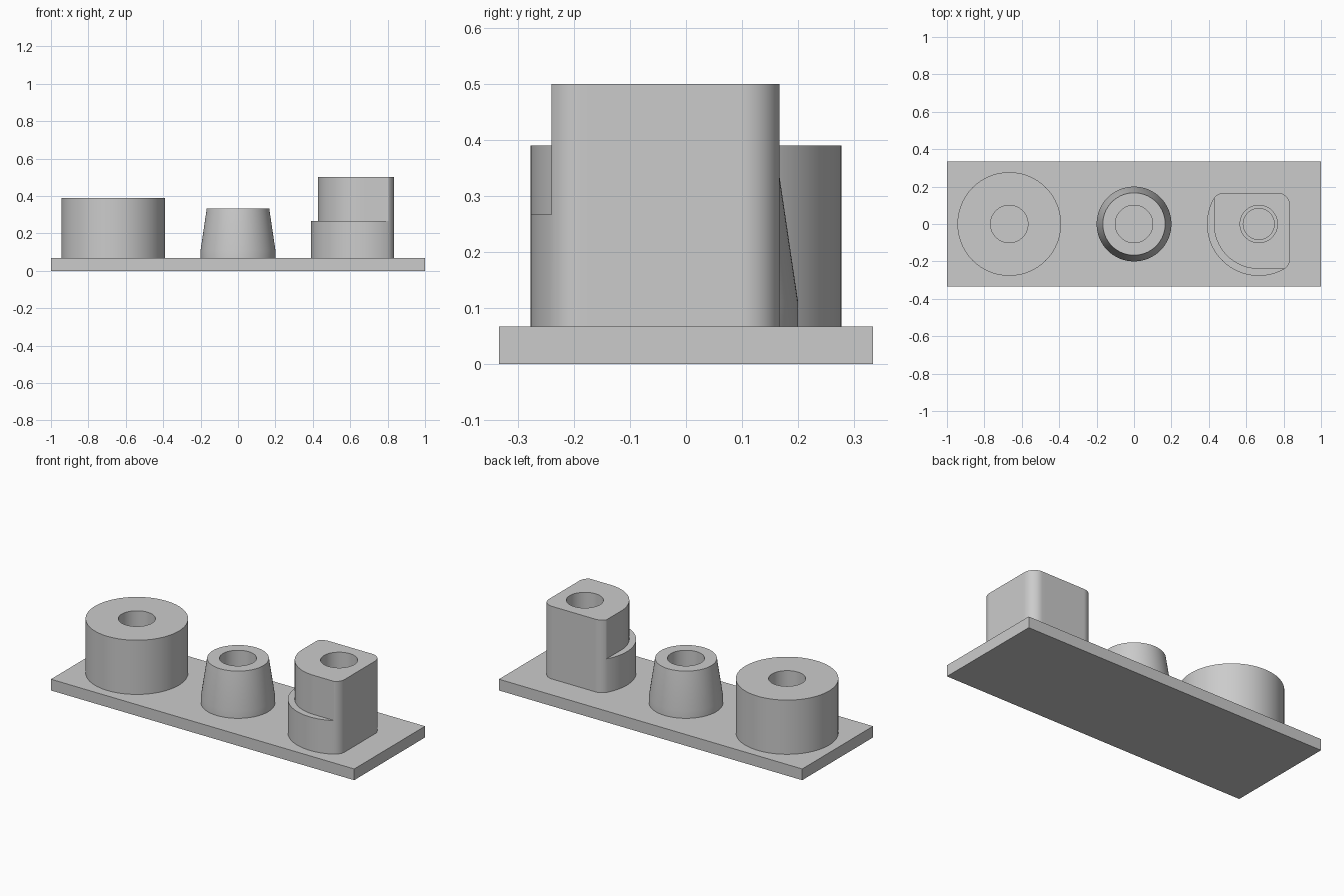
import bpy, bmesh
from math import radians, cos, sin, atan2, degrees, hypot, ceil
from mathutils import Vector

cube = bpy.data.objects.get("Cube")
if cube:
    bpy.data.objects.remove(cube, do_unlink=True)

grey = bpy.data.materials.new("plain grey")
grey.use_nodes = True
grey.diffuse_color = (0.6, 0.6, 0.6, 1)
grey.node_tree.nodes["Principled BSDF"].inputs["Base Color"].default_value = grey.diffuse_color

BASE_TOP = 0.067
SUNK = 0.055      # bodies reach slightly into the plate
HOLE = 0.1
SPACING = 0.667


def finish(name, bm, x=0, z=0):
    bmesh.ops.remove_doubles(bm, verts=bm.verts, dist=1e-5)
    bmesh.ops.recalc_face_normals(bm, faces=bm.faces)
    mesh = bpy.data.meshes.new(name)
    bm.to_mesh(mesh)
    bm.free()
    obj = bpy.data.objects.new(name, mesh)
    obj.location = (x, 0, z)
    mesh.materials.append(grey)
    bpy.context.collection.objects.link(obj)
    bpy.ops.object.select_all(action='DESELECT')
    obj.select_set(True)
    bpy.context.view_layer.objects.active = obj
    bpy.ops.object.shade_smooth_by_angle(angle=radians(25))
    return obj


def loft(name, x, rings):
    """Closed hollow body from (outline, height) rings, last joined to first."""
    bm = bmesh.new()
    loops = [[bm.verts.new((p.x, p.y, z)) for p in pts] for pts, z in rings]
    for a, b in zip(loops, loops[1:] + loops[:1]):
        for i in range(len(a)):
            j = (i + 1) % len(a)
            bm.faces.new((a[i], a[j], b[j], b[i]))
    return finish(name, bm, x)


def arc(cx, cy, r, start, end, steps):
    angles = [radians(start + (end - start) * i / steps) for i in range(steps + 1)]
    return [Vector((cx + r * cos(a), cy + r * sin(a))) for a in angles]


def circle(r):
    return arc(0, 0, r, 0, 360, 96)[:-1]


def collar(name, x, profile):
    """Round body with a plain bore; profile lists (radius, height) upwards."""
    top = profile[-1][1]
    rings = [(circle(HOLE), SUNK)] + [(circle(HOLE), top)]
    rings += [(circle(r), z) for r, z in reversed(profile)]
    loft(name, x, rings)


# Base plate
bm = bmesh.new()
bmesh.ops.create_cube(bm, size=1)
bmesh.ops.scale(bm, vec=(2, 0.667, BASE_TOP), verts=bm.verts)
finish("base_plate", bm, z=BASE_TOP / 2)

# Round and tapered collars
collar("round_collar", -SPACING, [(0.277, SUNK), (0.277, 0.39)])
collar("tapered_collar", 0, [(0.2, SUNK), (0.2, 0.11), (0.167, 0.333)])

# Stepped block outline: a disc with two flats and filleted corners
R, FLAT, F, INNER = 0.277, 0.167, 0.067, 0.24
near = FLAT - F
far = ((R - F) ** 2 - near ** 2) ** 0.5
tilt = degrees(atan2(far, near))
corners = (arc(near, -far, F, -tilt, 0, 24) + arc(near, near, F, 0, 90, 16)
           + arc(-far, near, F, 90, 90 + tilt, 24)
           + arc(0, 0, R, 90 + tilt, 360 - tilt, 60))
outline = []
for p, q in zip(corners, corners[1:] + corners[:1]):
    n = max(1, ceil((q - p).length / 0.015))
    outline += [p.lerp(q, i / n) for i in range(n)]


def cut_back(p):
    """Pull a point in to the upper step, rounded at the front right corner."""
    if p.x < 0 and p.y < 0:
        return p * (INNER / p.length)
    return p * min(1, INNER / max(-p.x, -p.y, INNER))


def bore(r):
    return [p * (r / hypot(p.x, p.y)) for p in outline]


upper = [cut_back(p) for p in outline]
STEP, TOP = 0.267, 0.5
loft("stepped_block", SPACING, [
    (bore(0.083), SUNK), (bore(0.083), STEP), (bore(HOLE), STEP), (bore(HOLE), TOP),
    (upper, TOP), (upper, STEP), (outline, STEP), (outline, SUNK)])
